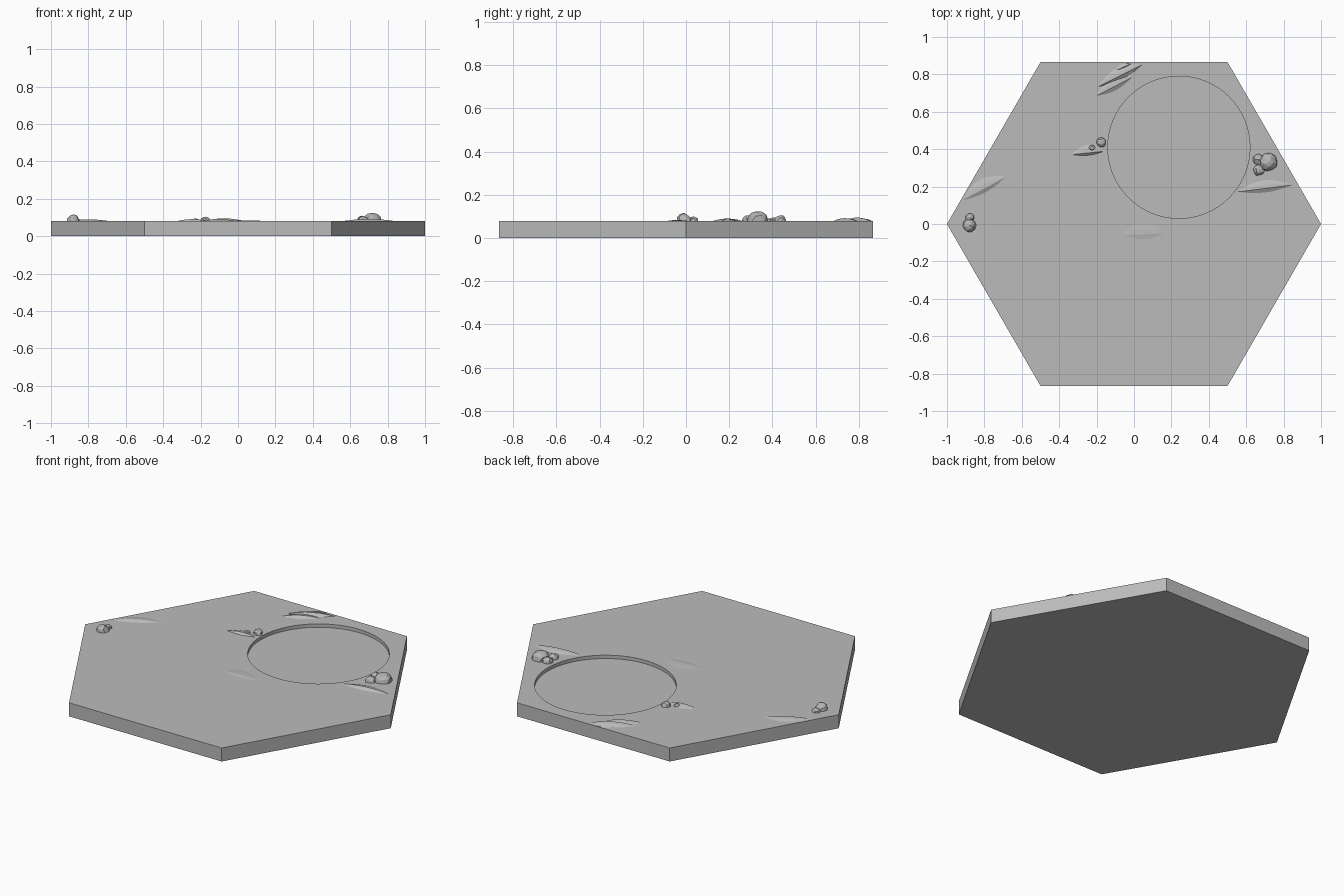
import bpy, bmesh, math, random
from mathutils import Vector, Matrix

cube = bpy.data.objects.get("Cube")
if cube:
    bpy.data.objects.remove(cube, do_unlink=True)

random.seed(4)
TOP = 0.08


def material(name, value):
    mat = bpy.data.materials.new(name)
    mat.use_nodes = True
    colour = (value, value, value, 1)
    mat.diffuse_color = colour
    mat.node_tree.nodes["Principled BSDF"].inputs["Base Color"].default_value = colour
    return mat


ground_grey = material("ground grey", 0.5)
rock_grey = material("rock grey", 0.46)


def add_object(name, bm, mat):
    bmesh.ops.recalc_face_normals(bm, faces=bm.faces)
    mesh = bpy.data.meshes.new(name)
    bm.to_mesh(mesh)
    bm.free()
    mesh.materials.append(mat)
    obj = bpy.data.objects.new(name, mesh)
    bpy.context.collection.objects.link(obj)
    return obj


def prism(name, sides, radius, low, high, centre, mat):
    bm = bmesh.new()
    bmesh.ops.create_cone(bm, cap_ends=True, segments=sides, radius1=radius,
                          radius2=radius, depth=high - low)
    # Put a corner on the x axis
    corner = next(iter(bm.verts)).co
    turn = Matrix.Rotation(-math.atan2(corner.y, corner.x), 4, "Z")
    place = Matrix.Translation((centre[0], centre[1], (low + high) / 2))
    bm.transform(place @ turn)
    return add_object(name, bm, mat)


def dune(name, start, end, windward, lee, height):
    """Low ridge between two tips, gentle on the left side, steep on the right."""
    a, b = Vector(start), Vector(end)
    along = (b - a).normalized()
    left = Vector((-along.y, along.x))
    steps = 8
    bm = bmesh.new()
    rows = []
    for i in range(steps + 1):
        t = i / steps
        swell = math.sin(math.pi * t)
        p = a.lerp(b, t)
        spots = [(p + left * windward * swell, 0),
                 (p + left * windward * swell * 0.4, height * swell * 0.8),
                 (p, height * swell),
                 (p - left * lee * swell, 0)]
        rows.append([bm.verts.new((q.x, q.y, TOP - 0.002 + z)) for q, z in spots])
    for r, s in zip(rows, rows[1:]):
        for k in range(4):
            n = (k + 1) % 4
            bm.faces.new((r[k], r[n], s[n], s[k]))
    bmesh.ops.remove_doubles(bm, verts=bm.verts, dist=0.0001)
    return add_object(name, bm, ground_grey)


def rock(name, x, y, radius, peak):
    """Faceted boulder half sunk into the ground."""
    bm = bmesh.new()
    bmesh.ops.create_icosphere(bm, subdivisions=2, radius=1)
    for v in bm.verts:
        v.co *= random.uniform(0.88, 1.06)
    rise = peak - TOP
    bm.transform(Matrix.Translation((x, y, TOP))
                 @ Matrix.Diagonal((radius, radius, rise, 1))
                 @ Matrix.Rotation(random.uniform(0, 6), 4, "Z"))
    return add_object(name, bm, rock_grey)


# Hexagonal ground plate with a shallow round recess
plate = prism("ground_plate", 6, 1, 0, TOP, (0, 0), ground_grey)
cutter = prism("recess_cutter", 64, 0.38, TOP - 0.02, TOP + 0.1, (0.24, 0.41), ground_grey)
cutter.hide_render = True
cut = plate.modifiers.new("recess", "BOOLEAN")
cut.operation = "DIFFERENCE"
cut.solver = "EXACT"
cut.object = cutter
bpy.context.view_layer.objects.active = plate
bpy.ops.object.modifier_apply(modifier=cut.name)
bpy.data.objects.remove(cutter, do_unlink=True)

# Wind-blown ridges
dune("back_dune_low", (-0.21, 0.68), (0.0, 0.79), 0.05, 0.025, 0.014)
dune("back_dune_middle", (-0.2, 0.73), (0.05, 0.855), 0.05, 0.025, 0.017)
dune("back_dune_high", (-0.12, 0.81), (-0.01, 0.86), 0.02, 0.015, 0.01)
dune("right_dune", (-0.93, 0.12), (-0.67, 0.26), 0.06, 0.025, 0.012)
dune("middle_dune", (-0.34, 0.37), (-0.15, 0.39), 0.05, 0.015, 0.013)
dune("left_dune", (0.54, 0.17), (0.86, 0.21), 0.05, 0.025, 0.014)
dune("centre_dune", (-0.09, -0.06), (0.19, -0.05), 0.08, 0.04, 0.006)

# Boulder clusters
rock("left_rock_large", 0.72, 0.33, 0.05, 0.127)
rock("left_rock_back", 0.665, 0.345, 0.032, 0.108)
rock("left_rock_front", 0.668, 0.29, 0.032, 0.108)
rock("right_rock_large", -0.88, -0.008, 0.036, 0.115)
rock("right_rock_small", -0.877, 0.035, 0.024, 0.1)
rock("middle_rock_large", -0.175, 0.437, 0.027, 0.106)
rock("middle_rock_small", -0.225, 0.407, 0.017, 0.096)
